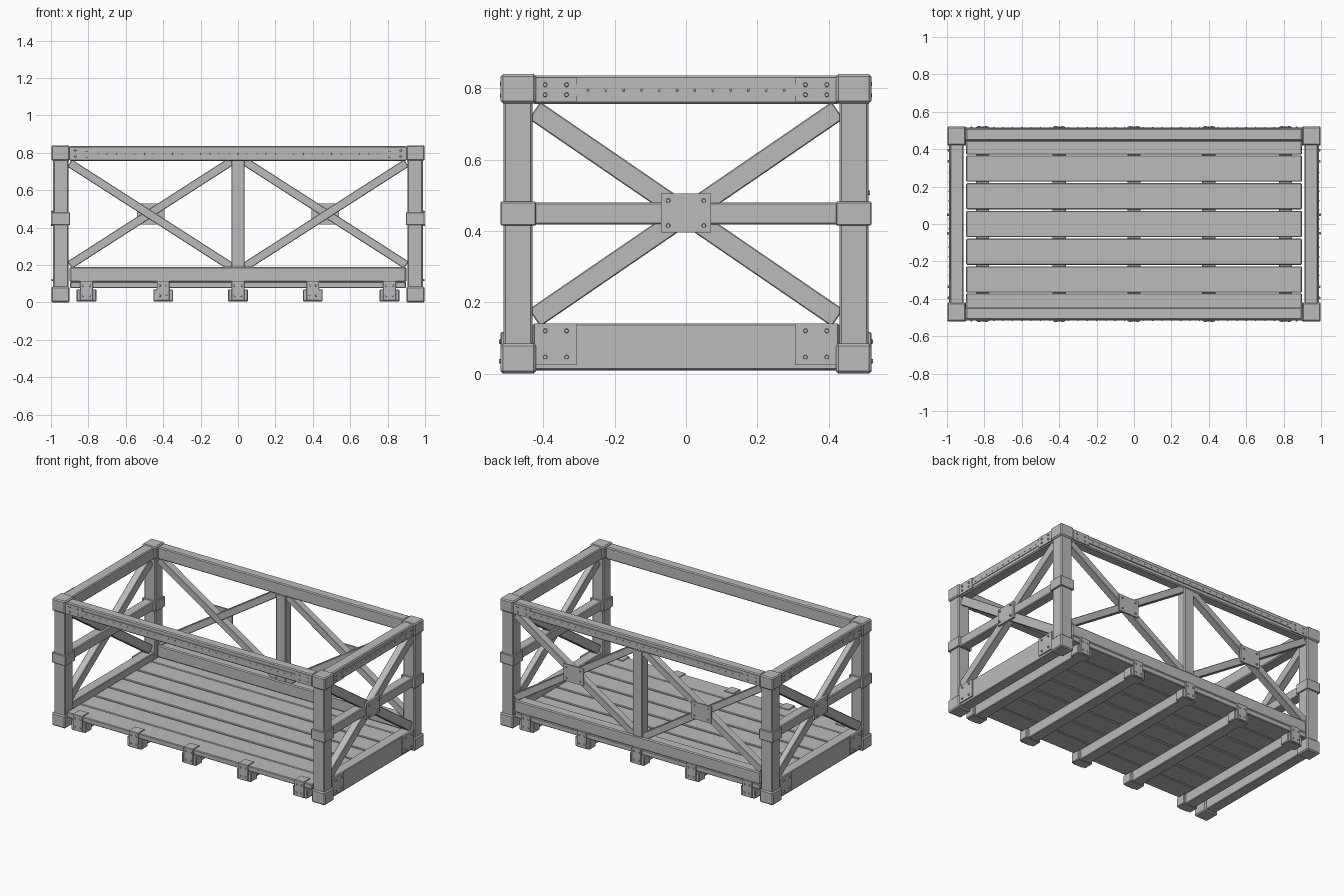
import bpy, bmesh, math
from mathutils import Matrix, Vector

if "Cube" in bpy.data.objects:
    bpy.data.objects.remove(bpy.data.objects["Cube"])

grey = bpy.data.materials.new("plain grey")
grey.diffuse_color = (0.5, 0.5, 0.5, 1)
grey.use_nodes = True
grey.node_tree.nodes["Principled BSDF"].inputs["Base Color"].default_value = grey.diffuse_color


def finish(name, bm, bevel=0.0):
    me = bpy.data.meshes.new(name)
    bm.to_mesh(me)
    bm.free()
    me.materials.append(grey)
    ob = bpy.data.objects.new(name, me)
    bpy.context.collection.objects.link(ob)
    if bevel:
        m = ob.modifiers.new("edge", 'BEVEL')
        m.width = bevel
        m.segments = 1
    return ob


def box(name, x0, x1, y0, y1, z0, z1, bevel=0.0):
    bm = bmesh.new()
    c = Vector(((x0 + x1) / 2, (y0 + y1) / 2, (z0 + z1) / 2))
    s = (abs(x1 - x0), abs(y1 - y0), abs(z1 - z0), 1)
    bmesh.ops.create_cube(bm, size=1, matrix=Matrix.Translation(c) @ Matrix.Diagonal(s))
    return finish(name, bm, bevel)


def brace(name, a, b, width, depth, normal):
    """Straight bar from a to b, lying in the plane with the given normal."""
    a, b, n = Vector(a), Vector(b), Vector(normal)
    u = (b - a).normalized()
    v = n.cross(u)
    rot = Matrix((u, v, n)).transposed().to_4x4()
    bm = bmesh.new()
    bmesh.ops.create_cube(bm, size=1, matrix=Matrix.Translation((a + b) / 2) @ rot
                          @ Matrix.Diagonal(((b - a).length, width, depth, 1)))
    return finish(name, bm, 0.003)


def bolts(name, points, normal, r=0.007, h=0.008):
    """Small hexagonal bolt heads standing on a plate."""
    rot = Vector((0, 0, 1)).rotation_difference(Vector(normal)).to_matrix().to_4x4()
    bm = bmesh.new()
    for p in points:
        bmesh.ops.create_cone(bm, cap_ends=True, segments=6, radius1=r, radius2=r * 0.8,
                              depth=h, matrix=Matrix.Translation(p) @ rot)
    return finish(name, bm)


# corner posts with end caps and middle collars
for sx in (-1, 1):
    for sy in (-1, 1):
        box("corner_post", sx * 0.905, sx * 0.988, sy * 0.43, sy * 0.512, 0.02, 0.82, 0.006)
        box("post_foot", sx * 0.9, sx * 0.998, sy * 0.42, sy * 0.52, 0, 0.085, 0.007)
        box("post_cap", sx * 0.9, sx * 0.998, sy * 0.42, sy * 0.52, 0.758, 0.84, 0.007)
        box("post_collar", sx * 0.897, sx * 0.998, sy * 0.42, sy * 0.52, 0.415, 0.482, 0.003)

# floor planks
for i in range(7):
    y = 0.1485 * (i - 3) + 0.005 * (i == 0) - 0.005 * (i == 6)
    box("floor_plank", -0.897, 0.897, y - 0.07, y + 0.07, 0.076, 0.11, 0.004)

# floor joists with end brackets
for x in (-0.81, -0.4, 0, 0.4, 0.81):
    box("floor_joist", x - 0.036, x + 0.036, -0.505, 0.505, 0.008, 0.078, 0.004)
    for sy in (-1, 1):
        box("joist_clamp", x - 0.053, x + 0.053, sy * 0.445, sy * 0.512, 0.006, 0.07, 0.004)
        box("joist_strap", x - 0.034, x + 0.034, sy * 0.505, sy * 0.52, 0.01, 0.114, 0.002)
        box("strap_tab", x - 0.034, x + 0.034, sy * 0.45, sy * 0.52, 0.106, 0.116, 0.002)
        bolts("strap_bolt", [(x + d, sy * 0.521, z) for d in (-0.018, 0.018) for z in (0.035, 0.09)],
              (0, sy, 0))

# top rails along the long sides with riveted strips and end plates
for sy in (-1, 1):
    box("long_top_rail", -0.9, 0.9, sy * 0.445, sy * 0.51, 0.756, 0.836, 0.006)
    box("long_rail_strip", -0.78, 0.78, sy * 0.508, sy * 0.516, 0.78, 0.81)
    bolts("long_strip_rivet", [(-0.75 + 0.05 * i, sy * 0.517, 0.795) for i in range(31)],
          (0, sy, 0), 0.004, 0.005)
    for sx in (-1, 1):
        box("long_rail_plate", sx * 0.78, sx * 0.9, sy * 0.508, sy * 0.516, 0.762, 0.83)
        bolts("long_plate_bolt", [(sx * x, sy * 0.517, z) for x in (0.81, 0.87) for z in (0.78, 0.812)],
              (0, sy, 0))

# back side: lower rail, middle post, crossed braces and gussets
box("back_lower_rail", -0.9, 0.9, 0.44, 0.51, 0.11, 0.19, 0.006)
box("back_middle_post", -0.036, 0.036, 0.445, 0.508, 0.185, 0.76, 0.005)
for s in (-1, 1):
    brace("back_brace_falling", (s * 0.9, 0.476, 0.745), (s * 0.035, 0.476, 0.19), 0.045, 0.05, (0, 1, 0))
    brace("back_brace_rising", (s * 0.9, 0.478, 0.2), (s * 0.035, 0.478, 0.755), 0.045, 0.05, (0, 1, 0))
    box("back_gusset", s * 0.467 - 0.073, s * 0.467 + 0.073, 0.5, 0.51, 0.416, 0.528)
    bolts("back_gusset_bolt", [(s * 0.467 + dx, 0.512, 0.472 + dz)
                               for dx in (-0.05, 0.05) for dz in (-0.035, 0.035)], (0, 1, 0))

# end sides: board, rails, crossed braces, plates
for s in (-1, 1):
    box("end_bottom_board", s * 0.912, s * 0.982, -0.43, 0.43, 0.01, 0.14, 0.004)
    box("end_middle_rail", s * 0.915, s * 0.98, -0.43, 0.43, 0.418, 0.48, 0.005)
    box("end_top_rail", s * 0.912, s * 0.984, -0.43, 0.43, 0.756, 0.836, 0.006)
    box("end_rail_strip", s * 0.98, s * 0.988, -0.305, 0.305, 0.78, 0.81)
    bolts("end_strip_rivet", [(s * 0.989, -0.275 + 0.05 * i, 0.795) for i in range(12)],
          (s, 0, 0), 0.004, 0.005)
    for sy in (-1, 1):
        brace("end_brace", (s * 0.952, sy * 0.425, 0.738), (s * 0.952, -sy * 0.425, 0.156),
              0.058, 0.045 + 0.004 * sy, (1, 0, 0))
        for name, z0, z1 in (("lower", 0.026, 0.14), ("upper", 0.762, 0.83)):
            box(name + "_end_plate", s * 0.98, s * 0.99, sy * 0.305, sy * 0.425, z0, z1)
            bolts(name + "_plate_bolt", [(s * 0.992, sy * y, z) for y in (0.335, 0.395)
                                         for z in (z0 + 0.02, z1 - 0.02)], (s, 0, 0))
    box("end_gusset", s * 0.975, s * 0.99, -0.07, 0.07, 0.395, 0.505)
    bolts("end_gusset_bolt", [(s * 0.993, y, z) for y in (-0.05, 0.05) for z in (0.415, 0.485)],
          (s, 0, 0), 0.007, 0.012)
